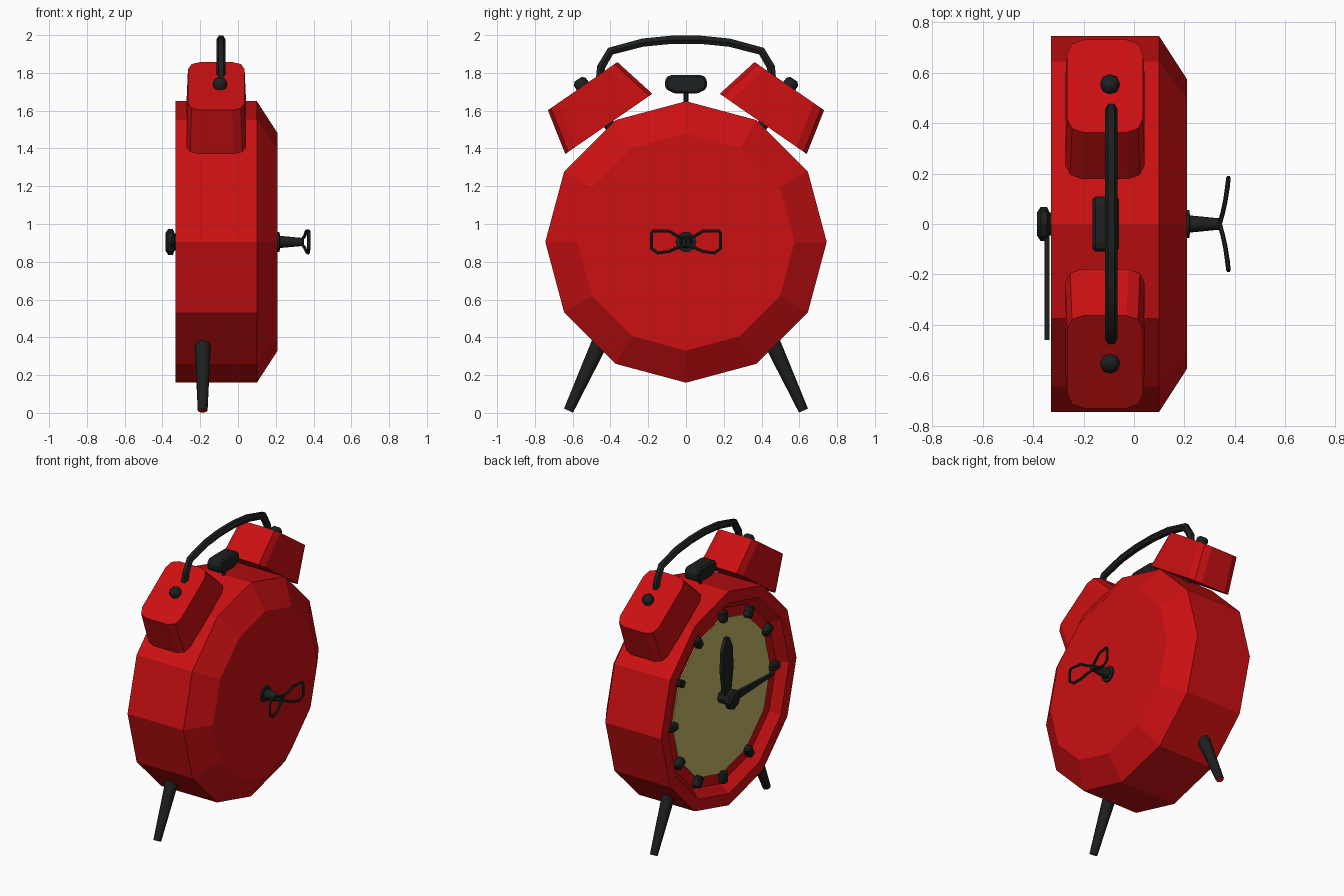
import bpy, bmesh, math
from mathutils import Vector, Matrix

cube = bpy.data.objects.get("Cube")
if cube:
    bpy.data.objects.remove(cube, do_unlink=True)

CZ = 0.905  # height of the clock's centre


def material(name, rgb):
    m = bpy.data.materials.new(name)
    m.use_nodes = True
    m.diffuse_color = (*rgb, 1)
    m.node_tree.nodes["Principled BSDF"].inputs["Base Color"].default_value = (*rgb, 1)
    return m


RED = material("red_enamel", (0.6, 0.005, 0.006))
BLACK = material("black_metal", (0.012, 0.014, 0.014))
CREAM = material("cream_dial", (0.55, 0.48, 0.13))


def finish(name, bm, mats, smooth=False):
    bmesh.ops.recalc_face_normals(bm, faces=bm.faces[:])
    me = bpy.data.meshes.new(name)
    bm.to_mesh(me)
    bm.free()
    for m in mats:
        me.materials.append(m)
    ob = bpy.data.objects.new(name, me)
    bpy.context.collection.objects.link(ob)
    if smooth:
        bpy.ops.object.select_all(action='DESELECT')
        ob.select_set(True)
        bpy.context.view_layer.objects.active = ob
        bpy.ops.object.shade_smooth_by_angle(angle=math.radians(50))
    return ob


def lathe(name, profile, origin, axis, mats, sides=12, smooth=False, cap_end=0):
    """Spin (radius, height) pairs around an axis and cap both ends."""
    bm = bmesh.new()
    rings = []
    for r, h in profile:
        rings.append([bm.verts.new((r * math.cos(i * math.tau / sides),
                                    r * math.sin(i * math.tau / sides), h))
                      for i in range(sides)])
    for a, b in zip(rings, rings[1:]):
        for i in range(sides):
            j = (i + 1) % sides
            bm.faces.new((a[i], a[j], b[j], b[i]))
    bm.faces.new(rings[0])
    bm.faces.new(rings[-1]).material_index = cap_end
    turn = Vector(axis).to_track_quat('Z', 'Y').to_matrix().to_4x4()
    bm.transform(Matrix.Translation(origin) @ turn)
    return finish(name, bm, mats, smooth)


def prism(name, points, x0, x1, matrix=None, bevel=0):
    """Extrude a (y, z) outline along x."""
    bm = bmesh.new()
    face = bm.faces.new([bm.verts.new((x0, y, z)) for y, z in points])
    ext = bmesh.ops.extrude_face_region(bm, geom=[face])
    moved = [v for v in ext["geom"] if isinstance(v, bmesh.types.BMVert)]
    bmesh.ops.translate(bm, verts=moved, vec=(x1 - x0, 0, 0))
    if bevel:
        bmesh.ops.bevel(bm, geom=bm.edges[:], offset=bevel, segments=1, affect='EDGES')
    if matrix:
        bm.transform(matrix)
    return finish(name, bm, [BLACK])


def tube(name, points, radius, cyclic=False):
    """Sweep a round bar along a path and turn it into a mesh."""
    cu = bpy.data.curves.new(name, 'CURVE')
    cu.dimensions = '3D'
    cu.bevel_depth = radius
    cu.bevel_resolution = 1
    cu.use_fill_caps = True
    sp = cu.splines.new('POLY')
    sp.points.add(len(points) - 1)
    for p, co in zip(sp.points, points):
        p.co = (*co, 1)
    sp.use_cyclic_u = cyclic
    cu.materials.append(BLACK)
    ob = bpy.data.objects.new(name, cu)
    bpy.context.collection.objects.link(ob)
    bpy.ops.object.select_all(action='DESELECT')
    ob.select_set(True)
    bpy.context.view_layer.objects.active = ob
    bpy.ops.object.convert(target='MESH')
    bpy.ops.object.shade_smooth_by_angle(angle=math.radians(50))


# Twelve-sided case with a recessed front and a tapered back
lathe("case", [(0.54, -0.265), (0.61, -0.27), (0.665, -0.33), (0.745, -0.33),
               (0.745, 0.1), (0.575, 0.21)], (0, 0, CZ), (1, 0, 0), [RED])
lathe("dial", [(0.54, -0.274), (0.54, -0.266)], (0, 0, CZ), (1, 0, 0), [CREAM])

# Hour marks; the mark at four o'clock is absent
for hour in range(1, 13):
    if hour == 4:
        continue
    place = Matrix.Translation((0, 0, CZ)) @ Matrix.Rotation(hour * math.tau / 12, 4, 'X')
    prism("hour_mark_%d" % hour,
          [(-0.025, 0.52), (0.025, 0.52), (0.025, 0.6), (-0.025, 0.6)],
          -0.315, -0.26, place, 0.01)

# Hands and hub
centre = Matrix.Translation((0, 0, CZ))
prism("hour_hand", [(-0.03, 0), (0.03, 0), (0.06, 0.2), (0.05, 0.35), (0.015, 0.42),
                    (-0.015, 0.42), (-0.05, 0.35), (-0.06, 0.2)], -0.325, -0.3, centre)
prism("minute_hand", [(0, -0.03), (0, 0.03), (-0.46, 0.008), (-0.46, -0.008)],
      -0.355, -0.335, centre)
lathe("hand_hub", [(0.045, -0.27), (0.045, -0.335), (0.068, -0.345), (0.068, -0.37),
                   (0.045, -0.385)], (0, 0, CZ), (1, 0, 0), [BLACK], 8)

# Bells, their posts and the legs, one per side
for side, label in ((1, "back"), (-1, "front")):
    axis = Vector((0, side * 0.566, 0.824))
    bm = bmesh.new()
    bmesh.ops.create_cube(bm, size=1)
    for v in bm.verts:
        top = v.co.z > 0
        v.co.x *= 0.3 if top else 0.315
        v.co.y *= 0.448 if top else 0.56
        v.co.z *= 0.243
    uprights = [e for e in bm.edges if abs(e.verts[0].co.z - e.verts[1].co.z) > 0.1]
    bmesh.ops.bevel(bm, geom=uprights, offset=0.065, segments=2, profile=0.5, affect='EDGES')
    spot = Vector((-0.115, side * 0.478, 1.63))
    bm.transform(Matrix.Translation(spot) @ Matrix.Rotation(-side * math.radians(34.7), 4, 'X'))
    finish(label + "_bell", bm, [RED])

    post = Vector((-0.095, side * 0.478, 1.63))
    lathe(label + "_bell_post", [(0.03, -0.26), (0.03, 0.115), (0.038, 0.12), (0.038, 0.15),
                                 (0.022, 0.165)], post, axis, [BLACK], 8, True)

    knee, foot = Vector((-0.187, side * 0.43, 0.43)), Vector((-0.187, side * 0.622, 0.012))
    lathe(label + "_leg", [(0.046, 0), (0.026, (foot - knee).length)], knee, foot - knee,
          [BLACK, RED], 8, True, 1)

# Carrying handle
half = [(0.455, 1.77), (0.45, 1.83), (0.4, 1.915), (0.23, 1.96), (0.08, 1.975)]
arch = [(-0.09, -y, z) for y, z in half] + [(-0.09, y, z) for y, z in reversed(half)]
tube("handle", arch, 0.025)

# Hammer between the bells
prism("hammer_head", [(-0.06, 1.69), (0.06, 1.69), (0.11, 1.715), (0.11, 1.77), (0.085, 1.79),
                      (-0.085, 1.79), (-0.11, 1.77), (-0.11, 1.715)], -0.165, -0.06, None, 0.012)
lathe("hammer_stem", [(0.012, 1.6), (0.012, 1.7)], (-0.11, 0, 0), (0, 0, 1), [BLACK], 8)

# Winding key on the back
lathe("key_shaft", [(0.055, 0.2), (0.055, 0.22), (0.034, 0.222), (0.022, 0.345)],
      (0, 0, CZ), (1, 0, 0), [BLACK], 10, True)
loop = [(0.0, 0.015), (0.045, 0.03), (0.09, 0.058), (0.175, 0.058), (0.183, 0.045),
        (0.183, -0.035), (0.15, -0.058), (0.09, -0.05), (0.045, -0.03), (0.0, -0.015)]
for side, label in ((1, "back"), (-1, "front")):
    tube(label + "_key_wing",
         [(0.34 + 0.3 * y - 0.6 * y * y, side * y, CZ + z) for y, z in loop], 0.009, True)
